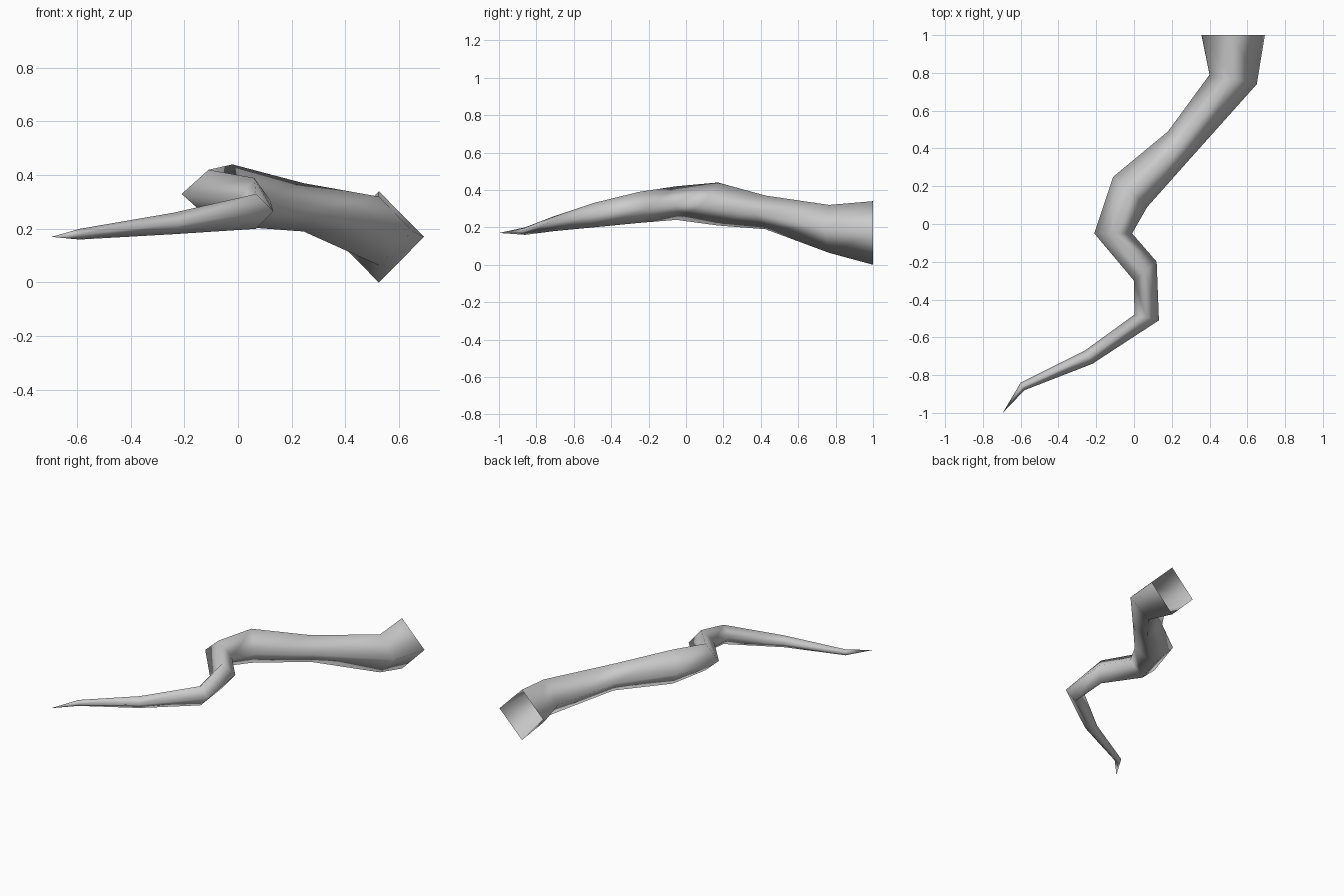
import bpy
import bmesh
from mathutils import Vector

cube = bpy.data.objects.get("Cube")
if cube:
    bpy.data.objects.remove(cube, do_unlink=True)

# Flat grey material
grey = bpy.data.materials.new("plain_grey")
grey.use_nodes = True
colour = (0.6, 0.6, 0.6, 1)
grey.diffuse_color = colour
grey.node_tree.nodes["Principled BSDF"].inputs["Base Color"].default_value = colour

# Cross-sections from root to tip: centre, sideways half-axis (x, y), half-height
sections = [
    ((0.525, 1.0, 0.17), (-0.168, 0), 0.17),
    ((0.525, 0.765, 0.192), (-0.125, 0.025), 0.128),
    ((0.245, 0.425, 0.28), (-0.065, 0.065), 0.09),
    ((-0.02, 0.17, 0.325), (-0.09, 0.08), 0.115),
    ((-0.11, -0.05, 0.33), (-0.1, 0), 0.09),
    ((0.06, -0.25, 0.307), (-0.06, -0.05), 0.083),
    ((0.067, -0.495, 0.265), (-0.065, 0.015), 0.065),
    ((-0.24, -0.705, 0.22), (-0.02, 0.035), 0.04),
    ((-0.59, -0.86, 0.18), (-0.01, 0.02), 0.02),
]
tip_point = (-0.695, -1.0, 0.17)

# Four-sided winding limb, open at the root and pointed at the tip
bm = bmesh.new()
rings = []
for centre, side, height in sections:
    c = Vector(centre)
    s = Vector((*side, 0))
    up = Vector((0, 0, height))
    rings.append([bm.verts.new(c + d) for d in (s, up, -s, -up)])

for a, b in zip(rings, rings[1:]):
    for i in range(4):
        j = (i + 1) % 4
        bm.faces.new((a[i], a[j], b[j], b[i]))

tip = bm.verts.new(tip_point)
last = rings[-1]
for i in range(4):
    bm.faces.new((last[i], last[(i + 1) % 4], tip))

bmesh.ops.recalc_face_normals(bm, faces=bm.faces)
# Make sure the open surface faces outward
bm.normal_update()
centre = Vector(sections[0][0])
root_face = next(f for f in bm.faces if rings[0][0] in f.verts)
if root_face.normal.dot(root_face.calc_center_median() - centre) < 0:
    bmesh.ops.reverse_faces(bm, faces=bm.faces)
for f in bm.faces:
    f.smooth = True

mesh = bpy.data.meshes.new("winding_branch")
bm.to_mesh(mesh)
bm.free()
mesh.materials.append(grey)
branch = bpy.data.objects.new("winding_branch", mesh)
bpy.context.collection.objects.link(branch)
